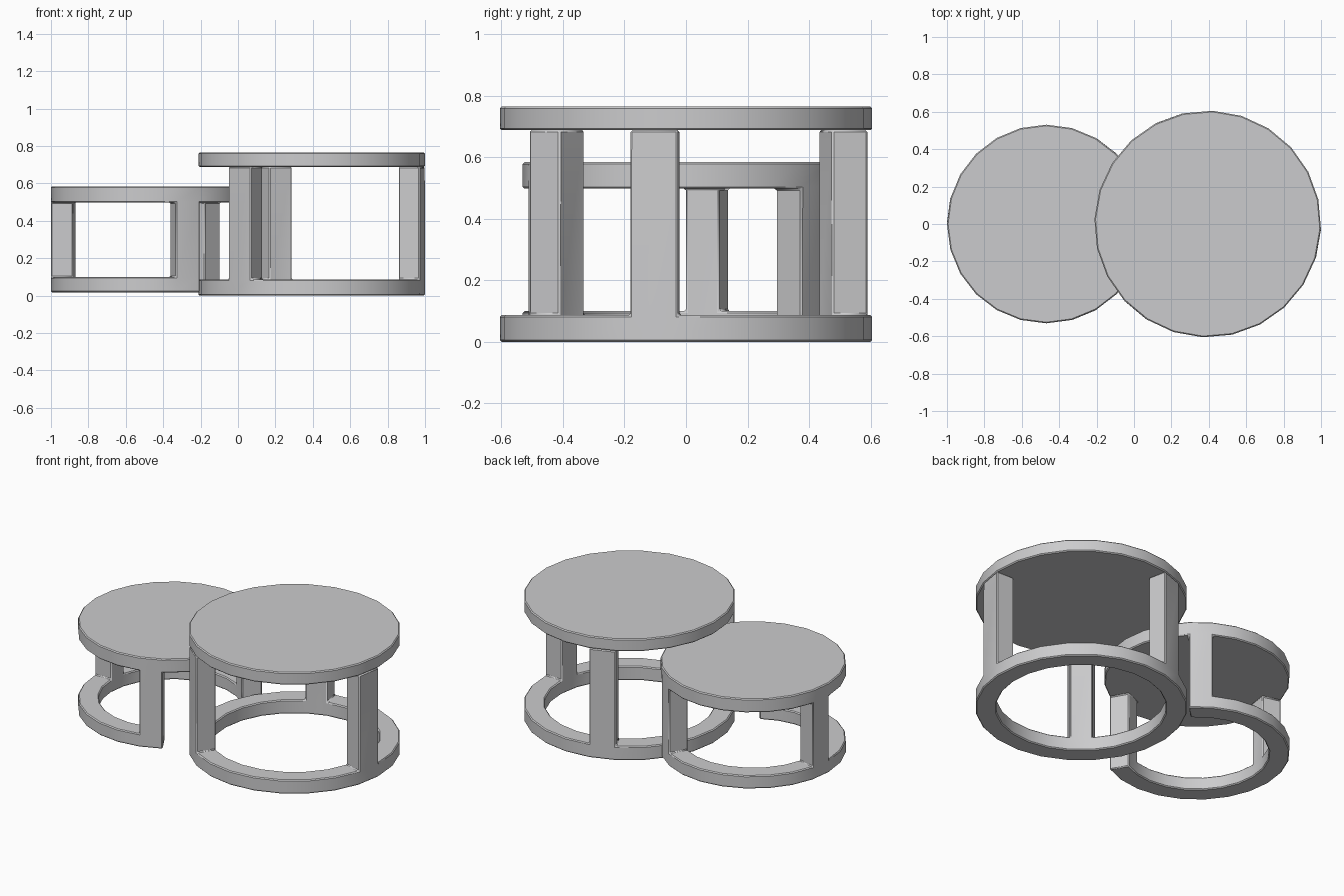
import bpy, bmesh, math

if "Cube" in bpy.data.objects:
    bpy.data.objects.remove(bpy.data.objects["Cube"])

N = 24                      # sides of every round part
STEP = 2 * math.pi / N

grey = bpy.data.materials.new("light grey")
grey.diffuse_color = (0.6, 0.6, 0.61, 1)
grey.use_nodes = True
grey.node_tree.nodes["Principled BSDF"].inputs["Base Color"].default_value = grey.diffuse_color


def round_part(name, centre, r_out, r_in, start_deg, levels):
    """Stack ring sectors: levels = (z0, z1, sector indices, filled centre)."""
    bm = bmesh.new()
    verts, faces = {}, {}

    def vert(r, i, z):
        key = (r, i % N, z)
        if key not in verts:
            a = math.radians(start_deg) + (i % N) * STEP
            verts[key] = bm.verts.new((centre + r * math.cos(a), r * math.sin(a), z))
        return verts[key]

    def toggle(vs):
        # a face shared by two neighbouring cells is interior, so it cancels
        key = frozenset(vs)
        if key in faces:
            del faces[key]
        else:
            faces[key] = vs

    for z0, z1, sectors, filled in levels:
        cells = [[(r_in, i), (r_out, i), (r_out, i + 1), (r_in, i + 1)] for i in sectors]
        if filled:
            cells.append([(r_in, i) for i in range(N)])
        for cell in cells:
            low = [vert(r, i, z0) for r, i in cell]
            high = [vert(r, i, z1) for r, i in cell]
            toggle(low)
            toggle(high)
            for k in range(len(cell)):
                j = (k + 1) % len(cell)
                toggle([low[k], low[j], high[j], high[k]])
    for vs in faces.values():
        bm.faces.new(vs)
    bmesh.ops.recalc_face_normals(bm, faces=bm.faces)
    me = bpy.data.meshes.new(name)
    bm.to_mesh(me)
    bm.free()
    me.materials.append(grey)
    ob = bpy.data.objects.new(name, me)
    bpy.context.collection.objects.link(ob)
    # small softened edges
    bev = ob.modifiers.new("soft edges", 'BEVEL')
    bev.width = 0.006
    bev.segments = 1
    bev.limit_method = 'ANGLE'
    bev.angle_limit = math.radians(40)
    bpy.ops.object.select_all(action='DESELECT')
    ob.select_set(True)
    bpy.context.view_layer.objects.active = ob
    bpy.ops.object.shade_smooth_by_angle(angle=math.radians(30))
    return ob


everything = range(N)
legs = (0, 8, 16)

# large table: full base ring with three legs, separate top
round_part("large_table_frame", 0.394, 0.606, 0.487, -17.5,
           [(0.0, 0.087, everything, False), (0.087, 0.688, legs, False)])
round_part("large_table_top", 0.394, 0.606, 0.487, -17.5,
           [(0.688, 0.765, everything, True)])

# small table: base ring open towards the large table, legs flush with the top
open_ring = [0] + list(range(8, N))
round_part("small_table", -0.469, 0.531, 0.413, -75,
           [(0.018, 0.1, open_ring, False), (0.1, 0.498, legs, False),
            (0.498, 0.584, everything, True)])
